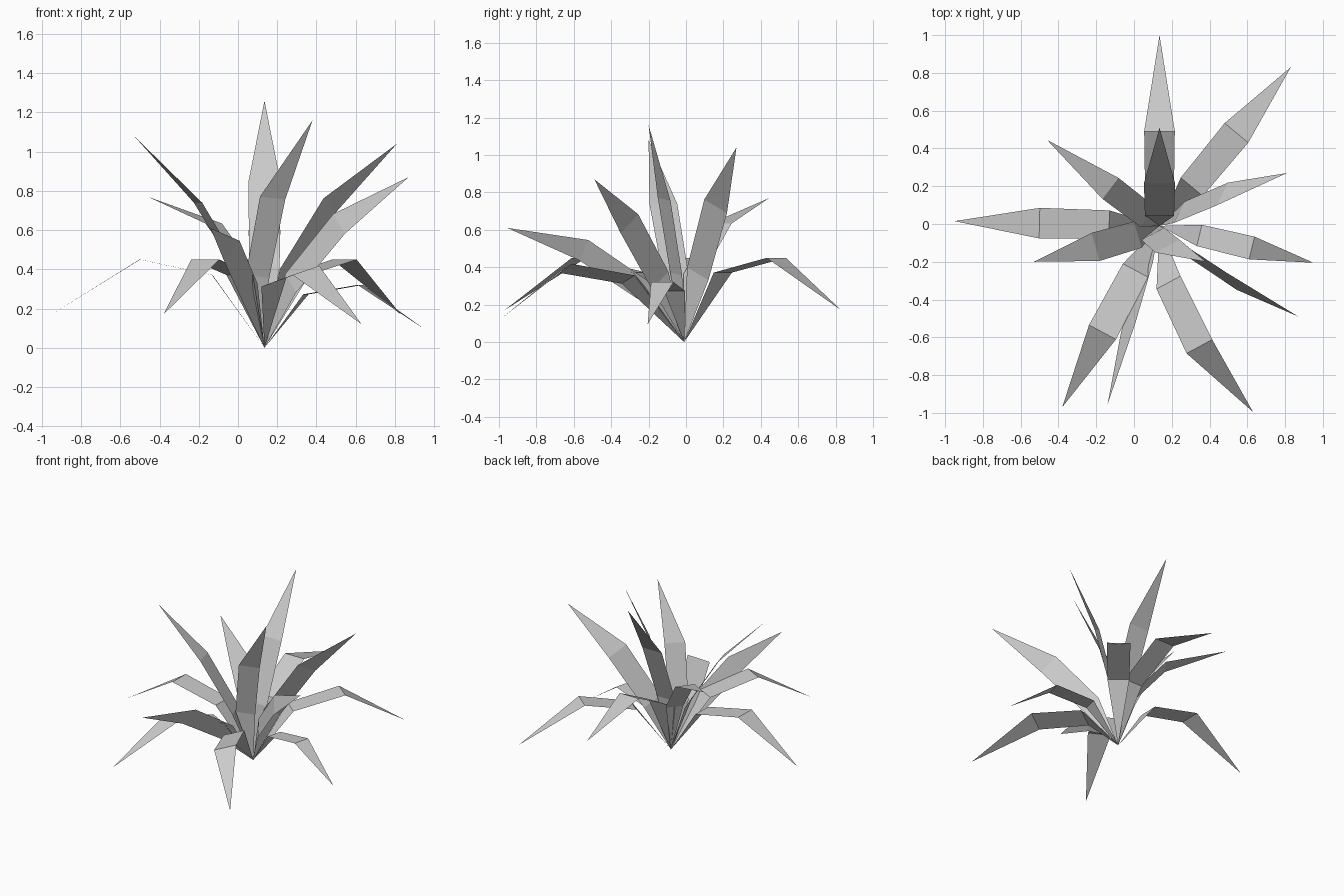
import bpy
from math import radians, sin, cos
from mathutils import Vector

if "Cube" in bpy.data.objects:
    bpy.data.objects.remove(bpy.data.objects["Cube"])

ROOT = Vector((0.135, -0.01, 0.0))   # all blades spring from one point
FULL_LENGTH = 1.367                  # unbent blade length at full width


def make_leaf(name, tip, lift, lean=0, twist=0):
    """Folded blade: point, two cross edges, point.
    lift = arch height over the root-tip chord, lean = roll of the arch,
    twist = roll of the blade's width."""
    chord = Vector(tip) - ROOT
    axis = chord.normalized()
    left = Vector((-axis.y, axis.x, 0)).normalized()
    up = axis.cross(left)
    a, t = radians(lean), radians(twist)
    arch = up * cos(a) - left * sin(a)
    side = left * cos(t) + up * sin(t)

    k1 = chord * 0.292 + arch * lift * 0.94
    k2 = chord * 0.635 + arch * lift
    scale = (k1.length + (k2 - k1).length + (chord - k2).length) / FULL_LENGTH
    w1, w2 = side * 0.076 * scale, side * 0.081 * scale

    verts = [Vector((0, 0, 0)), k1 - w1, k1 + w1, k2 - w2, k2 + w2, chord]
    mesh = bpy.data.meshes.new(name)
    mesh.from_pydata([v + ROOT for v in verts], [],
                     [(0, 1, 2), (1, 3, 4, 2), (3, 5, 4)])
    obj = bpy.data.objects.new(name, mesh)
    bpy.context.collection.objects.link(obj)


# Drooping outer blades, strongly arched
outer = [
    ((0.83, 0.83, 0.17), 0.346),
    ((0.95, -0.205, 0.095), 0.262),
    ((0.63, -0.995, 0.12), 0.335, 17, 17),
    ((-0.38, -0.97, 0.17), 0.346),
    ((-0.95, 0.015, 0.17), 0.346),
    ((0.135, 1.0, 0.45), 0.345),
]
# Half-raised blades, some turned on edge
middle = [
    ((0.87, -0.49, 0.87), 0.118, 18, 72),
    ((-0.14, -0.955, 0.61), 0.122, 4, 65),
    ((-0.46, 0.445, 0.77), 0.208),
]
# Upright inner blades
inner = [
    ((0.135, 0.51, 1.26), 0.113),
    ((0.81, 0.27, 1.04), 0.117, -14, -55),
    ((-0.53, -0.2, 1.08), 0.1, -8, 0),
    ((0.38, -0.2, 1.16), 0.118, 30, -25),
]

for ring, leaves in (("outer", outer), ("middle", middle), ("inner", inner)):
    for i, spec in enumerate(leaves, 1):
        make_leaf(f"{ring}_leaf_{i}", *spec)
